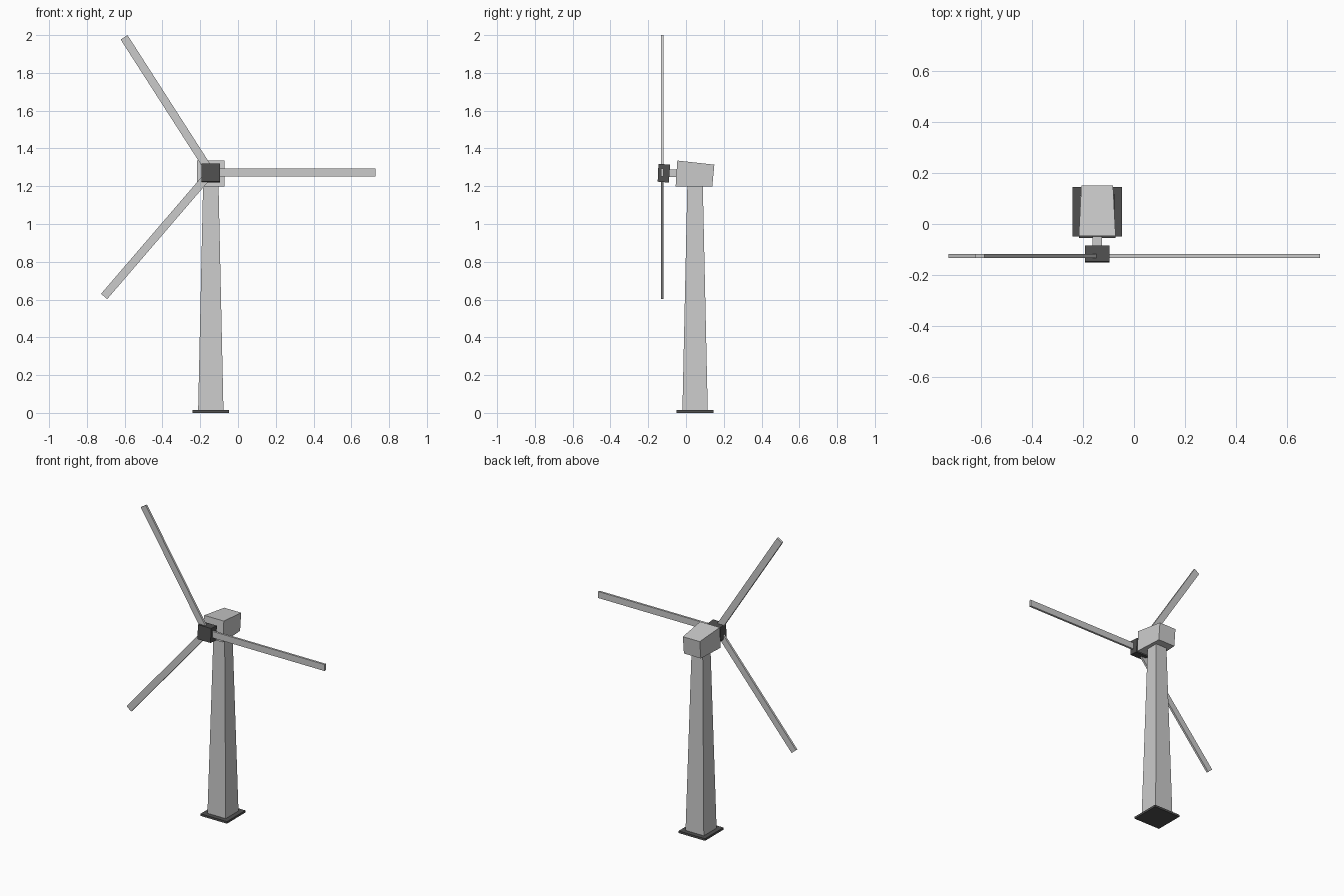
import bpy, bmesh
from math import cos, sin, radians
from mathutils import Vector

if "Cube" in bpy.data.objects:
    bpy.data.objects.remove(bpy.data.objects["Cube"])

CX, CY = -0.144, 0.048          # tower axis
HUB = Vector((CX, -0.125, 1.273))  # rotor centre

dark = bpy.data.materials.new("dark_grey")
dark.diffuse_color = (0.08, 0.08, 0.08, 1)
dark.use_nodes = True
dark.node_tree.nodes["Principled BSDF"].inputs["Base Color"].default_value = dark.diffuse_color


def loft(name, ring_a, ring_b, mat=None):
    """Closed solid between two four-point rings."""
    bm = bmesh.new()
    a = [bm.verts.new(p) for p in ring_a]
    b = [bm.verts.new(p) for p in ring_b]
    bm.faces.new(a)
    bm.faces.new(b)
    for i in range(4):
        j = (i + 1) % 4
        bm.faces.new((a[i], a[j], b[j], b[i]))
    bmesh.ops.recalc_face_normals(bm, faces=bm.faces)
    mesh = bpy.data.meshes.new(name)
    bm.to_mesh(mesh)
    bm.free()
    ob = bpy.data.objects.new(name, mesh)
    bpy.context.collection.objects.link(ob)
    if mat:
        mesh.materials.append(mat)
    return ob


def level(h, z):
    """Horizontal square of half size h around the tower axis."""
    return [(CX + sx * h, CY + sy * h, z) for sx, sy in ((-1, -1), (1, -1), (1, 1), (-1, 1))]


def upright(h, low, high):
    """Section across x, given its lower and upper (y, z) edges."""
    return [(CX - h, *low), (CX + h, *low), (CX + h, *high), (CX - h, *high)]


# Base plate and tapered tower
loft("base_plate", level(0.097, 0), level(0.097, 0.014), dark)
loft("tower", level(0.067, 0.014), level(0.041, 1.2))

# Nacelle, narrowing and sloping to the back
loft("nacelle", upright(0.072, (-0.055, 1.198), (-0.046, 1.336)),
     upright(0.062, (0.139, 1.198), (0.15, 1.314)))

# Rotor shaft and hub
loft("shaft", upright(0.018, (-0.10, 1.25), (-0.10, 1.289)),
     upright(0.018, (-0.04, 1.25), (-0.04, 1.289)))
loft("hub", upright(0.048, (-0.15, 1.224), (-0.146, 1.319)),
     upright(0.048, (-0.091, 1.219), (-0.084, 1.314)), dark)

# Three flat blades: angle in degrees and length
for i, (angle, length) in enumerate(((0, 0.871), (122.7, 0.85), (229.3, 0.866))):
    t = radians(angle)
    along = Vector((cos(t), 0, sin(t)))
    across = Vector((-sin(t), 0, cos(t))) * 0.0215
    thick = Vector((0, 0.007, 0))
    ends = [[HUB + along * r + across * s + thick * d
             for s, d in ((-1, -1), (1, -1), (1, 1), (-1, 1))] for r in (0.02, length)]
    loft(f"blade_{i + 1}", *ends)
